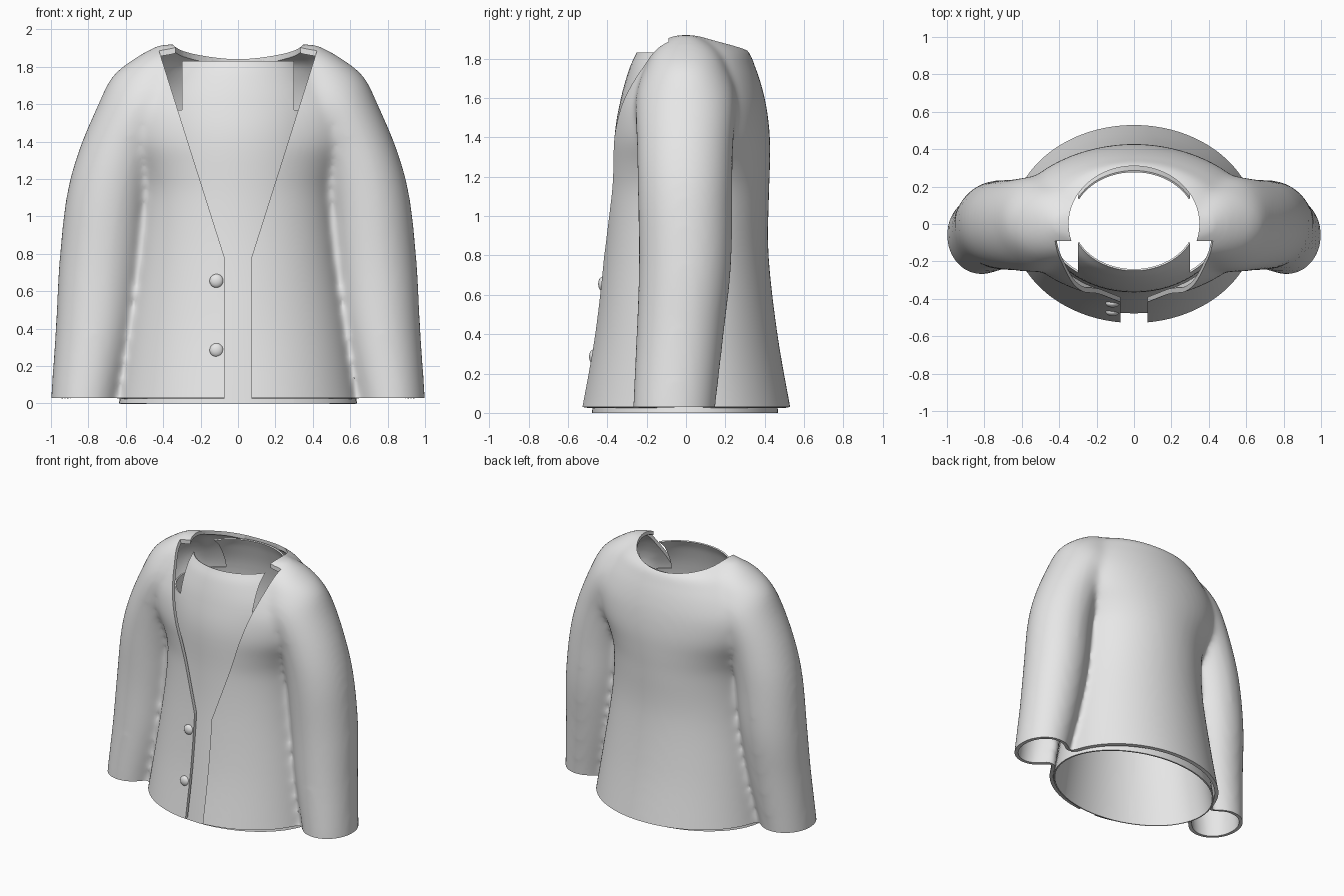
import bpy
import bmesh
from math import sin, cos, pi, radians
from mathutils import Vector

default_cube = bpy.data.objects.get("Cube")
if default_cube:
    bpy.data.objects.remove(default_cube, do_unlink=True)

COLOUR = (0.8, 0.8, 0.8, 1.0)
cloth = bpy.data.materials.new("light_grey_cloth")
cloth.use_nodes = True
cloth.diffuse_color = COLOUR
for node in cloth.node_tree.nodes:
    if node.type == 'BSDF_PRINCIPLED':
        node.inputs["Base Color"].default_value = COLOUR


def make_object(name, bm):
    mesh = bpy.data.meshes.new(name)
    bm.to_mesh(mesh)
    bm.free()
    obj = bpy.data.objects.new(name, mesh)
    bpy.context.scene.collection.objects.link(obj)
    mesh.materials.append(cloth)
    return obj


def add_modifier(obj, kind, **settings):
    mod = obj.modifiers.new(kind.title(), kind)
    for key, value in settings.items():
        setattr(mod, key, value)


def bake(obj):
    """Replace the mesh by its modified result."""
    graph = bpy.context.evaluated_depsgraph_get()
    mesh = bpy.data.meshes.new_from_object(obj.evaluated_get(graph))
    obj.modifiers.clear()
    obj.data = mesh


def smooth(obj, angle=40):
    obj.data.shade_smooth()
    obj.data.set_sharp_from_angle(angle=radians(angle))


def resample(rows, steps=5):
    """Smooth spline through rows of (z, centre x, centre y, radius x, radius y)."""
    pts = [Vector(r) for r in rows]
    pts = [pts[0] * 2 - pts[1]] + pts + [pts[-1] * 2 - pts[-2]]
    out = []
    for a, b, c, d in zip(pts, pts[1:], pts[2:], pts[3:]):
        for k in range(steps):
            t = k / steps
            out.append((b * 2 + (c - a) * t + (a * 2 - b * 5 + c * 4 - d) * t ** 2
                        + (b * 3 - a - c * 3 + d) * t ** 3) * 0.5)
    return out + [pts[-2]]


def loft(bm, rows, side=1, caps=True, sides=64):
    """Skin a stack of horizontal ellipses."""
    rings = []
    for z, cx, cy, rx, ry in rows:
        rings.append([bm.verts.new((side * cx + rx * cos(2 * pi * i / sides),
                                    cy + ry * sin(2 * pi * i / sides), z))
                      for i in range(sides)])
    for low, high in zip(rings, rings[1:]):
        for i in range(sides):
            j = (i + 1) % sides
            bm.faces.new((low[i], low[j], high[j], high[i]))
    if caps:
        bm.faces.new(rings[0][::-1])
        bm.faces.new(rings[-1])


def cut(bm, point, normal, clear=False):
    bmesh.ops.bisect_plane(bm, geom=bm.verts[:] + bm.edges[:] + bm.faces[:],
                           plane_co=point, plane_no=normal, clear_outer=clear)


# Cardigan: torso with broad shoulders and sleeves fused into one soft form
torso_rows = [(-0.1, 0, 0, 0.68, 0.555), (0.03, 0, 0, 0.655, 0.53),
              (0.4, 0, 0, 0.6, 0.465), (0.8, 0, 0, 0.54, 0.42),
              (1.1, 0, 0.01, 0.522, 0.412), (1.25, 0, 0.012, 0.56, 0.415),
              (1.4, 0, 0.012, 0.64, 0.415), (1.55, 0, 0.015, 0.66, 0.395),
              (1.67, 0, 0.02, 0.61, 0.362), (1.77, 0, 0.022, 0.535, 0.325),
              (1.85, 0, 0.02, 0.455, 0.285), (1.92, 0, 0, 0.37, 0.15)]
sleeve_rows = [(-0.1, 0.825, -0.065, 0.178, 0.205), (0.03, 0.815, -0.06, 0.185, 0.21),
               (0.4, 0.763, -0.03, 0.212, 0.222), (0.75, 0.73, -0.005, 0.226, 0.235),
               (1.1, 0.692, -0.005, 0.226, 0.24), (1.35, 0.625, -0.005, 0.227, 0.245),
               (1.6, 0.5, 0, 0.247, 0.255), (1.75, 0.43, 0, 0.24, 0.21),
               (1.85, 0.39, 0, 0.155, 0.15), (1.92, 0.36, 0, 0.06, 0.05)]
bm = bmesh.new()
loft(bm, resample(torso_rows))
for side in (-1, 1):
    loft(bm, resample(sleeve_rows), side)
cardigan = make_object("cardigan", bm)
add_modifier(cardigan, 'REMESH', mode='VOXEL', voxel_size=0.018)
add_modifier(cardigan, 'SMOOTH', factor=0.5, iterations=22)
bake(cardigan)

# Open hem and cuffs, then give the cloth its thickness
bm = bmesh.new()
bm.from_mesh(cardigan.data)
cut(bm, (0, 0, 0.03), (0, 0, -1), clear=True)
bm.to_mesh(cardigan.data)
bm.free()
add_modifier(cardigan, 'SOLIDIFY', thickness=0.026, offset=-1)
bake(cardigan)

# Neck hole and V-shaped front opening
bm = bmesh.new()
loft(bm, [(1.7, 0, 0, 0.35, 0.31), (2.2, 0, 0, 0.35, 0.31)])
neck_cutter = make_object("neck_cutter", bm)

bm = bmesh.new()
half = [(0.072, -0.1), (0.072, 0.78), (0.49, 2.1)]
outline = half + [(-x, z) for x, z in reversed(half)]
front = bm.faces.new([bm.verts.new((x, -1, z)) for x, z in outline])
moved = bmesh.ops.extrude_face_region(bm, geom=[front])["geom"]
bmesh.ops.translate(bm, vec=(0, 0.91, 0),
                    verts=[v for v in moved if isinstance(v, bmesh.types.BMVert)])
bmesh.ops.recalc_face_normals(bm, faces=bm.faces[:])
front_cutter = make_object("front_cutter", bm)

for cutter in (neck_cutter, front_cutter):
    cutter.hide_render = True
    add_modifier(cardigan, 'BOOLEAN', operation='DIFFERENCE', solver='EXACT', object=cutter)
    bake(cardigan)
    bpy.data.objects.remove(cutter, do_unlink=True)
smooth(cardigan)

# Undershirt with armholes
shirt_rows = [(0, 0, -0.005, 0.637, 0.473), (0.4, 0, 0, 0.565, 0.43),
              (0.8, 0, 0, 0.505, 0.385), (1.1, 0, 0.01, 0.485, 0.377),
              (1.4, 0, 0.012, 0.49, 0.375), (1.6, 0, 0.015, 0.475, 0.345),
              (1.75, 0, 0.015, 0.4, 0.302), (1.83, 0, 0.018, 0.335, 0.268)]
ARM_X, ARM_Z = 0.3, 1.57
bm = bmesh.new()
loft(bm, resample(shirt_rows), caps=False)
cut(bm, (0, 0, ARM_Z), (0, 0, 1))
for side in (-1, 1):
    cut(bm, (side * ARM_X, 0, 0), (1, 0, 0))
holes = []
for face in bm.faces:
    centre = face.calc_center_median()
    if abs(centre.x) > ARM_X and centre.z > ARM_Z:
        holes.append(face)
bmesh.ops.delete(bm, geom=holes, context='FACES')
shirt = make_object("undershirt", bm)
add_modifier(shirt, 'SOLIDIFY', thickness=0.01, offset=-1)
bake(shirt)
smooth(shirt)

# Buttons on the right front edge
for name, y, z in (("upper_button", -0.424, 0.655), ("lower_button", -0.47, 0.285)):
    bm = bmesh.new()
    bmesh.ops.create_uvsphere(bm, u_segments=24, v_segments=12, radius=0.037)
    bmesh.ops.scale(bm, vec=(1, 0.6, 1), verts=bm.verts[:])
    button = make_object(name, bm)
    button.location = (-0.115, y, z)
    smooth(button)
